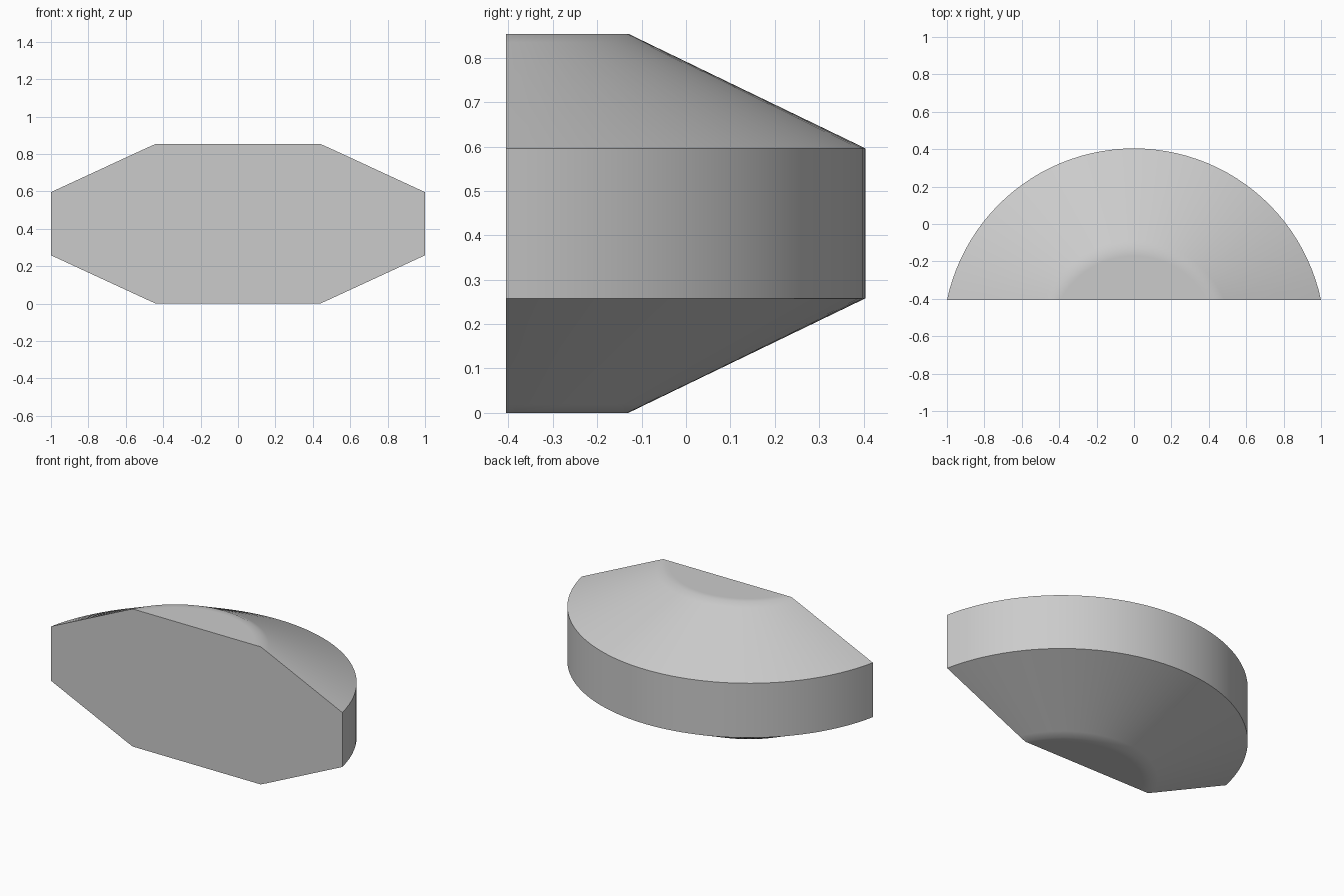
import bpy, bmesh
from math import sin, cos, acos

cube = bpy.data.objects.get("Cube")
if cube:
    bpy.data.objects.remove(cube, do_unlink=True)

FRONT, CENTRE, HEIGHT, SEGMENTS = -0.405, -0.618, 0.854, 48
RIM_R, CAP_R, RIM_Z = 1.022, 0.488, 0.258

grey = bpy.data.materials.new("plain grey")
grey.use_nodes = True
grey.diffuse_color = (0.6, 0.6, 0.6, 1)
grey.node_tree.nodes["Principled BSDF"].inputs["Base Color"].default_value = (0.6, 0.6, 0.6, 1)

bm = bmesh.new()


def arc(radius, z):
    """Arc whose ends lie on the flat front."""
    half = acos((FRONT - CENTRE) / radius)
    angles = [half * (1 - 2 * i / SEGMENTS) for i in range(SEGMENTS + 1)]
    return [bm.verts.new((radius * sin(a), CENTRE + radius * cos(a), z)) for a in angles]


# Lofted shell: lower cap, slope, upright rim, slope, upper cap
blend = 0.04
slope = RIM_Z / (RIM_R - CAP_R)
lower = [(CAP_R - blend, 0), (CAP_R, 0), (CAP_R + blend, blend * slope), (RIM_R, RIM_Z)]
profile = lower + [(r, HEIGHT - z) for r, z in reversed(lower)]
rings = [arc(r, z) for r, z in profile]
for a, b in zip(rings, rings[1:]):
    for i in range(SEGMENTS):
        bm.faces.new((a[i], a[i + 1], b[i + 1], b[i]))

# Flat caps and flat front
bm.faces.new(rings[0])
bm.faces.new(rings[-1])
bm.faces.new([r[0] for r in rings] + [r[-1] for r in reversed(rings)])
bmesh.ops.recalc_face_normals(bm, faces=bm.faces)

mesh = bpy.data.meshes.new("half_round_block")
bm.to_mesh(mesh)
bm.free()
mesh.materials.append(grey)
block = bpy.data.objects.new("half_round_block", mesh)
bpy.context.collection.objects.link(block)

# Smooth curved sides with crisp rim and front edges
bpy.ops.object.select_all(action="DESELECT")
block.select_set(True)
bpy.context.view_layer.objects.active = block
bpy.ops.object.shade_smooth_by_angle(angle=0.56)
